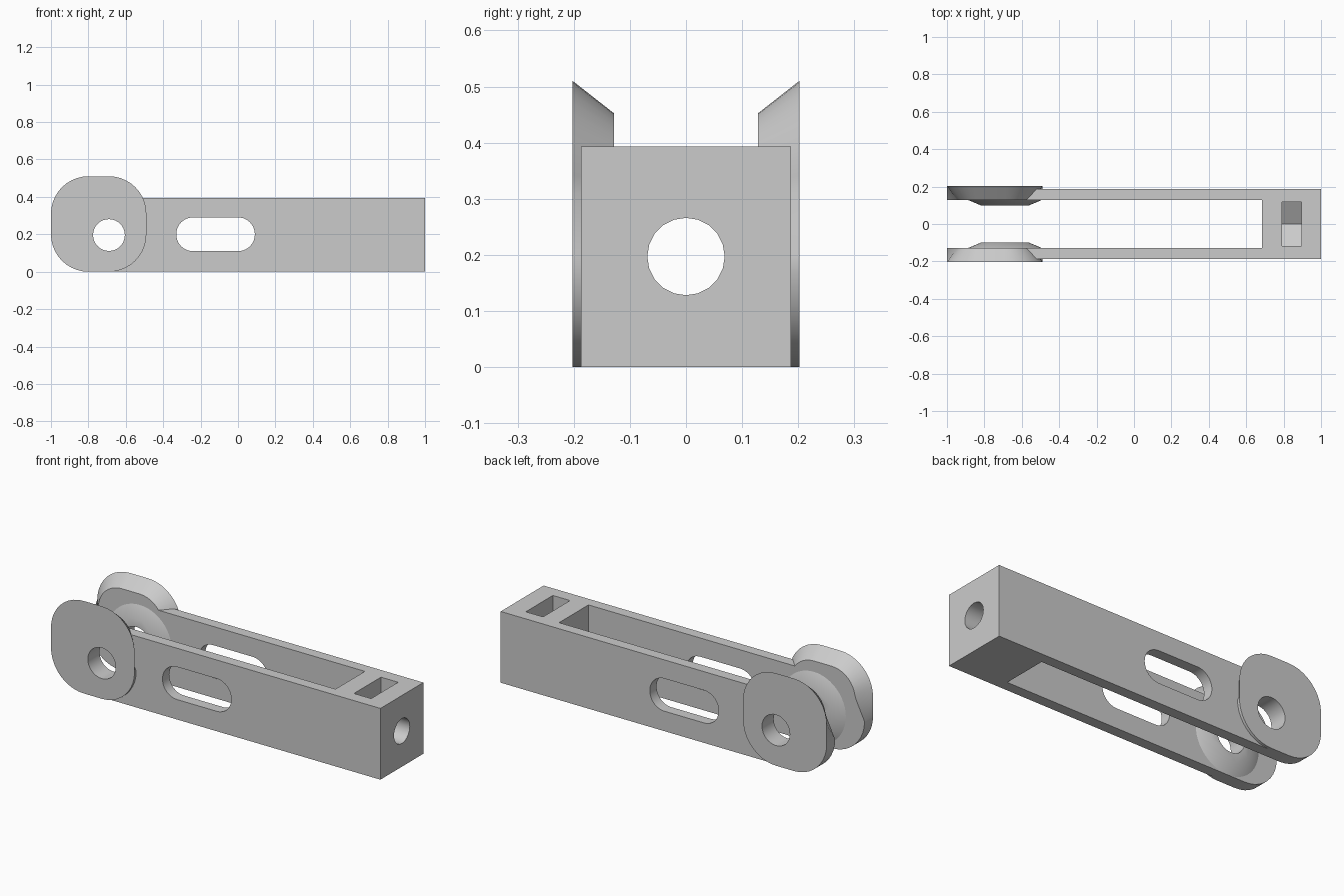
import bpy, bmesh, math
from mathutils import Matrix

cube = bpy.data.objects.get("Cube")
if cube:
    bpy.data.objects.remove(cube, do_unlink=True)

grey = bpy.data.materials.new("plain grey")
grey.use_nodes = True
grey.diffuse_color = (0.6, 0.6, 0.6, 1)
grey.node_tree.nodes["Principled BSDF"].inputs["Base Color"].default_value = grey.diffuse_color

PIVOT_X, PIVOT_Z = -0.69, 0.196
ARM_OUT, ARM_IN, LUG_OUT = 0.187, 0.128, 0.202
HEIGHT = 0.393


def finish(name, bm):
    bmesh.ops.recalc_face_normals(bm, faces=bm.faces)
    mesh = bpy.data.meshes.new(name)
    bm.to_mesh(mesh)
    bm.free()
    mesh.materials.append(grey)
    obj = bpy.data.objects.new(name, mesh)
    bpy.context.collection.objects.link(obj)
    return obj


def loft(name, ring_a, ring_b):
    """Solid between two matching rings of points."""
    bm = bmesh.new()
    a = [bm.verts.new(p) for p in ring_a]
    b = [bm.verts.new(p) for p in ring_b]
    bm.faces.new(a)
    bm.faces.new(b)
    for i in range(len(a)):
        j = (i + 1) % len(a)
        bm.faces.new((a[i], a[j], b[j], b[i]))
    return finish(name, bm)


def box(name, x0, x1, y0, y1, z0, z1):
    corners = [(x0, y0), (x1, y0), (x1, y1), (x0, y1)]
    return loft(name, [(x, y, z0) for x, y in corners], [(x, y, z1) for x, y in corners])


def circle(r, n, start=0.0):
    angles = [start + 2 * math.pi * i / n for i in range(n)]
    return [(r * math.cos(t), r * math.sin(t)) for t in angles]


def rounded(x0, x1, z0, z1, r, steps=10):
    """Rounded rectangle as corner centre plus direction."""
    out = []
    for k, (cx, cz) in enumerate([(x1 - r, z1 - r), (x0 + r, z1 - r), (x0 + r, z0 + r), (x1 - r, z0 + r)]):
        for i in range(steps + 1):
            t = (k + i / steps) * math.pi / 2
            out.append((cx, cz, math.cos(t), math.sin(t)))
    return out


def cut(target, cutter, keep=False):
    cutter.hide_render = True
    mod = target.modifiers.new("cut", 'BOOLEAN')
    mod.operation, mod.solver, mod.object = 'DIFFERENCE', 'EXACT', cutter
    bpy.context.view_layer.objects.active = target
    bpy.ops.object.modifier_apply(modifier=mod.name)
    if not keep:
        bpy.data.objects.remove(cutter, do_unlink=True)


def smooth(obj):
    bpy.ops.object.select_all(action='DESELECT')
    obj.select_set(True)
    bpy.context.view_layer.objects.active = obj
    bpy.ops.object.shade_smooth_by_angle(angle=math.radians(30))


# Cross hole for the pivot, shared by every part it passes through
ring = circle(0.085, 32)
pivot_hole = loft("pivot_cutter", [(PIVOT_X + x, -1, PIVOT_Z + z) for x, z in ring],
                  [(PIVOT_X + x, 1, PIVOT_Z + z) for x, z in ring])

# Fork body: solid end block with two arms
body = box("fork_body", PIVOT_X, 1, -ARM_OUT, ARM_OUT, 0, HEIGHT)
cut(body, box("gap_cutter", -1, 0.685, -ARM_IN, ARM_IN, -1, 1))

# Long rounded windows in both arms
r = 0.089
pts = [(cx + r * dx, cz + r * dz) for cx, cz, dx, dz in rounded(-0.33, 0.09, 0.11, 0.29, r)]
cut(body, loft("window_cutter", [(x, -1, z) for x, z in pts], [(x, 1, z) for x, z in pts]))

# Bolt hole through the end block, and the hexagonal nut pocket open at the top
ring = circle(0.069, 20)
cut(body, loft("bolt_cutter", [(0.5, y, 0.197 + z) for y, z in ring], [(1.5, y, 0.197 + z) for y, z in ring]))
ring = [(y, 0.197 + z) for y, z in circle(0.136, 6, math.pi / 2)]
ring = [(y, 0.6) if z > 0.3 else (y, z) for y, z in ring]
ring = [(y, 0.6 if z > 0.2 else z) for y, z in ring]
cut(body, loft("nut_cutter", [(0.79, y, z) for y, z in ring], [(0.895, y, z) for y, z in ring]))
cut(body, pivot_hole, keep=True)
smooth(body)

# Lugs, chamfered inward along the top, and conical bosses inside them
INSET, R = 0.058, 0.2
for side, label in ((1, "back"), (-1, "front")):
    outer, inner = [], []
    for cx, cz, dx, dz in rounded(-1, -0.49, 0, 0.51, R):
        fade = min(1, max(0, (cz + R * dz - 0.2) / 0.12))
        ri = R - INSET * fade
        outer.append((cx + R * dx, side * LUG_OUT, cz + R * dz))
        inner.append((cx + ri * dx, side * ARM_IN, cz + ri * dz))
    lug = loft(label + "_lug", outer, inner)
    cut(lug, pivot_hole, keep=True)
    smooth(lug)

    base, tip = circle(0.196, 48), circle(0.13, 48)
    boss = loft(label + "_boss", [(PIVOT_X + x, side * ARM_IN, PIVOT_Z + z) for x, z in base],
                [(PIVOT_X + x, side * 0.1, PIVOT_Z + z) for x, z in tip])
    cut(boss, pivot_hole, keep=True)
    smooth(boss)

bpy.data.objects.remove(pivot_hole, do_unlink=True)
